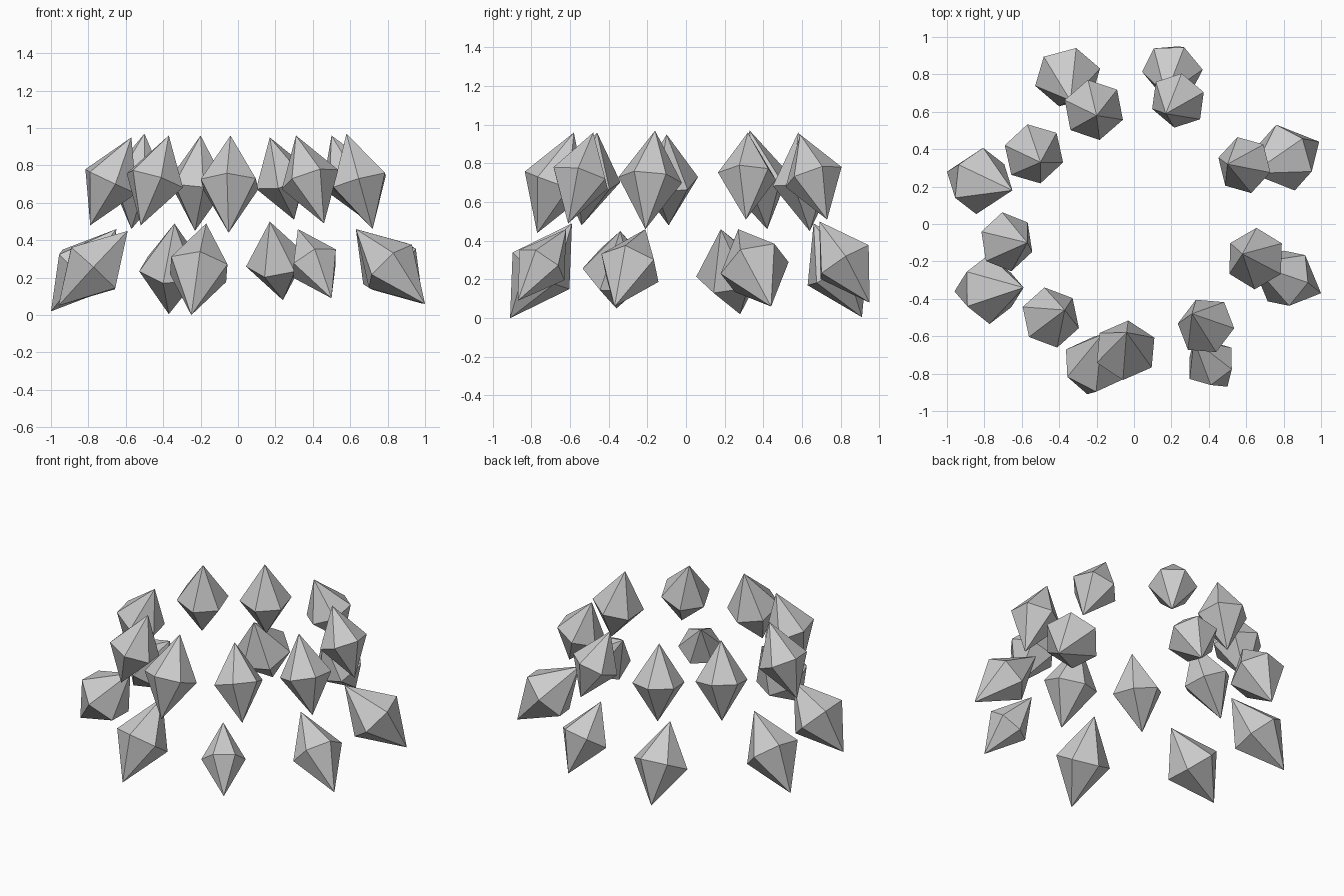
import bpy, bmesh, math
from mathutils import Vector

stone = bpy.data.materials.new("grey stone")
stone.diffuse_color = (0.6, 0.6, 0.6, 1)


def crystal(name, top, bottom, radius, phase, sides=6):
    """Six-sided double pyramid between two tips."""
    top, bottom = Vector(top), Vector(bottom)
    turn = Vector((0, 0, 1)).rotation_difference(top - bottom)
    middle = (top + bottom) / 2
    bm = bmesh.new()
    tip, foot = bm.verts.new(top), bm.verts.new(bottom)
    ring = []
    for i in range(sides):
        a = math.radians(phase) + math.tau * i / sides
        ring.append(bm.verts.new(
            middle + turn @ Vector((radius * math.cos(a), radius * math.sin(a), 0))))
    for i in range(sides):
        a, b = ring[i], ring[(i + 1) % sides]
        bm.faces.new((a, b, tip))
        bm.faces.new((b, a, foot))
    mesh = bpy.data.meshes.new(name)
    bm.to_mesh(mesh)
    bm.free()
    mesh.materials.append(stone)
    bpy.context.collection.objects.link(bpy.data.objects.new(name, mesh))


# upper ring: top tip, bottom tip, waist radius, waist turn in degrees
upper = [
    ((-0.20, 0.58, 0.96), (-0.23, 0.64, 0.45), 0.165, 41),
    ((0.17, 0.59, 0.95), (0.30, 0.73, 0.51), 0.155, 20),
    ((0.50, 0.32, 0.96), (0.68, 0.31, 0.51), 0.155, 45),
    ((0.58, -0.16, 0.97), (0.72, -0.21, 0.46), 0.165, 29),
    ((0.31, -0.48, 0.96), (0.46, -0.61, 0.49), 0.16, 53),
    ((-0.04, -0.58, 0.96), (-0.05, -0.77, 0.44), 0.17, 25),
    ((-0.37, -0.46, 0.96), (-0.52, -0.54, 0.48), 0.165, 41),
    ((-0.57, -0.10, 0.95), (-0.79, -0.09, 0.48), 0.16, 40),
    ((-0.50, 0.33, 0.97), (-0.57, 0.42, 0.46), 0.165, 43),
]

# lower ring, leaning further in
lower = [
    ((-0.34, 0.66, 0.49), (-0.37, 0.91, 0.005), 0.18, 16),
    ((0.17, 0.69, 0.50), (0.24, 0.95, 0.08), 0.165, 5),
    ((0.63, 0.27, 0.46), (0.99, 0.44, 0.06), 0.185, 42),
    ((0.63, -0.21, 0.46), (1.0, -0.37, 0.06), 0.165, 45),
    ((0.32, -0.62, 0.46), (0.50, -0.87, 0.09), 0.14, 37),
    ((-0.17, -0.59, 0.49), (-0.25, -0.91, 0.0), 0.175, 30),
    ((-0.59, -0.34, 0.45), (-0.96, -0.36, 0.05), 0.185, 30),
    ((-0.65, 0.18, 0.46), (-1.0, 0.28, 0.02), 0.18, 27),
]

for label, rows in (("upper", upper), ("lower", lower)):
    for i, row in enumerate(rows):
        crystal(f"{label}_crystal_{i + 1}", *row)
